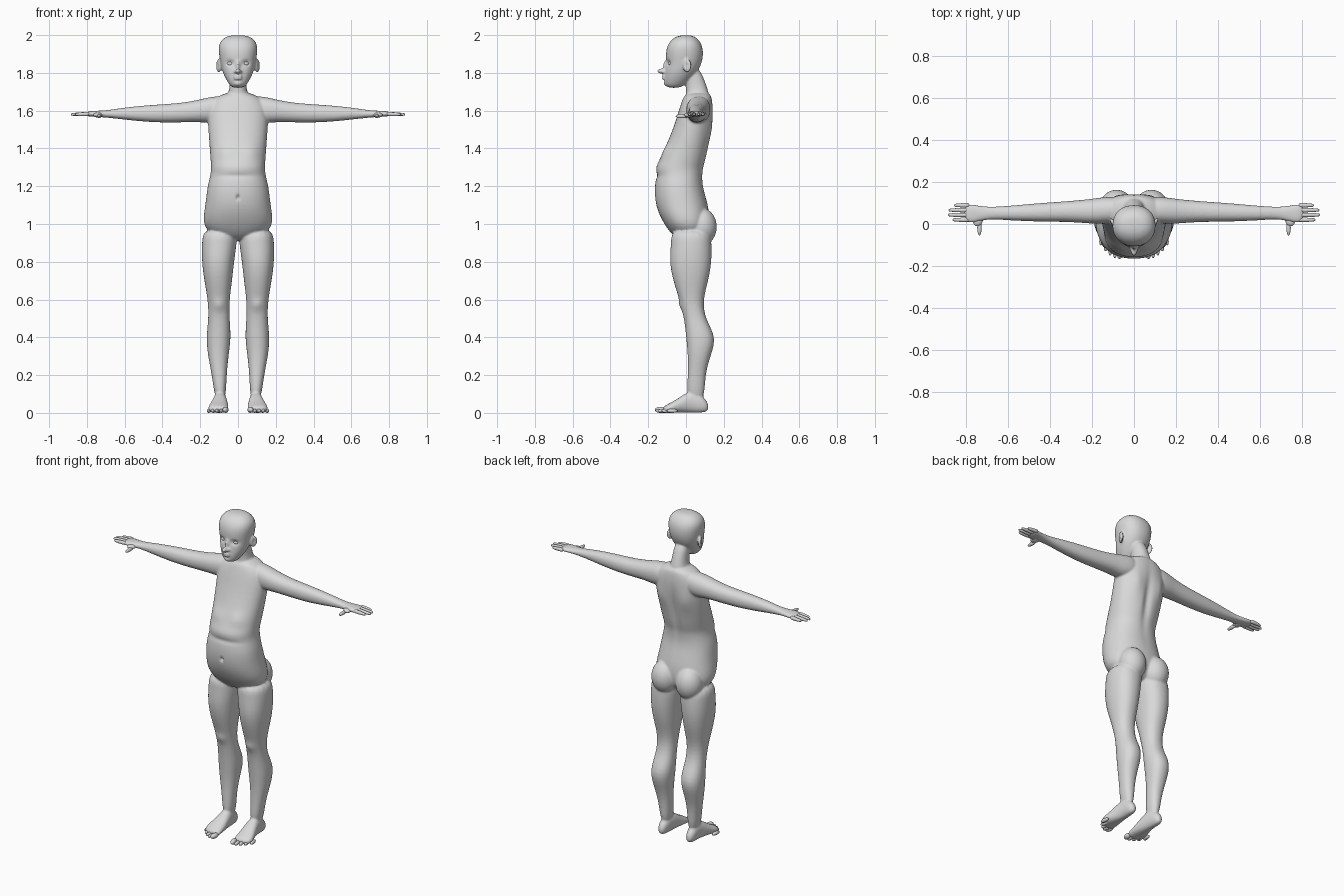
import bpy, bmesh, math
from mathutils import Matrix, Vector

cube = bpy.data.objects.get("Cube")
if cube:
    bpy.data.objects.remove(cube, do_unlink=True)

shade = .7
clay = bpy.data.materials.new("plain_grey")
clay.use_nodes = True
clay.diffuse_color = (shade, shade, shade, 1)
clay.node_tree.nodes["Principled BSDF"].inputs["Base Color"].default_value = clay.diffuse_color

SIDES = 18
BOTH = {"left": 1, "right": -1}


def soften(wave):
    """Push a sine or cosine outward a little, for slightly boxy sections."""
    return math.copysign(abs(wave) ** .9, wave)


def loft(bm, axis, side, rings):
    """Skin rounded sections; each ring is (position, u_min, u_max, v_min, v_max)."""
    loops = []
    for along, u_min, u_max, v_min, v_max in rings:
        loop = []
        for step in range(SIDES):
            angle = math.tau * step / SIDES
            u = (u_min + u_max + (u_max - u_min) * soften(math.cos(angle))) / 2
            v = (v_min + v_max + (v_max - v_min) * soften(math.sin(angle))) / 2
            x, y, z = {"x": (along, u, v), "y": (u, along, v), "z": (u, v, along)}[axis]
            loop.append(bm.verts.new((x * side, y, z)))
        loops.append(loop)
    for low, high in zip(loops, loops[1:]):
        for step in range(SIDES):
            after = (step + 1) % SIDES
            bm.faces.new((low[step], low[after], high[after], high[step]))
    bm.faces.new(loops[0])
    bm.faces.new(loops[-1])


def loft_centred(bm, rings):
    """Loft upward on the middle line with sections (height, half_width, front, back)."""
    loft(bm, "z", 1, [(z, -half, half, front, back) for z, half, front, back in rings])


def ball(bm, centre, radii, side=1, turn=0):
    """Ellipsoid, optionally turned about the vertical."""
    place = Matrix.Translation(Vector(centre) * Vector((side, 1, 1)))
    spin = Matrix.Rotation(turn * side, 4, "Z")
    size = Matrix.Diagonal((*radii, 1))
    bmesh.ops.create_uvsphere(bm, u_segments=16, v_segments=10, radius=1,
                              matrix=place @ spin @ size)


def finish(bm, name, subdivision=1):
    """Turn the mesh data into a smooth, subdivided object."""
    bmesh.ops.recalc_face_normals(bm, faces=bm.faces)
    mesh = bpy.data.meshes.new(name)
    bm.to_mesh(mesh)
    bm.free()
    mesh.materials.append(clay)
    mesh.shade_smooth()
    obj = bpy.data.objects.new(name, mesh)
    bpy.context.collection.objects.link(obj)
    rounding = obj.modifiers.new("round", "SUBSURF")
    rounding.levels = rounding.render_levels = subdivision
    return obj


figure = bmesh.new()

# Torso
loft_centred(figure, [
    (.91, .07, -.04, .08), (.96, .17, -.09, .12), (1.02, .19, -.13, .13),
    (1.1, .175, -.165, .12), (1.2, .165, -.17, .09), (1.26, .147, -.155, .09),
    (1.3, .145, -.165, .095), (1.34, .147, -.14, .11), (1.5, .16, -.07, .14),
    (1.6, .165, -.04, .147), (1.66, .14, -.02, .14), (1.7, .06, 0, .13)])

# Neck
loft_centred(figure, [
    (1.6, .09, -.01, .13), (1.68, .056, 0, .127), (1.73, .042, 0, .11), (1.84, .045, -.02, .07)])

# Head
loft_centred(figure, [
    (1.72, .03, -.1, -.03), (1.74, .05, -.115, 0), (1.8, .083, -.115, .06),
    (1.85, .094, -.104, .085), (1.9, .103, -.11, .094), (1.95, .106, -.1, .087),
    (1.985, .08, -.07, .06), (2, .04, -.03, .03)])

# Nose bridge, nose tip, two lips and chin
ball(figure, (0, -.108, 1.836), (.01, .014, .028))
ball(figure, (0, -.133, 1.81), (.014, .02, .014))
for lip_height in (1.782, 1.77):
    ball(figure, (0, -.117, lip_height), (.024, .011, .007))
ball(figure, (0, -.1, 1.745), (.024, .02, .016))

for side in BOTH.values():
    # Leg
    loft(figure, "z", side, [
        (.98, 0, .185, -.08, .13), (.9, .005, .193, -.08, .137), (.8, .02, .193, -.09, .138),
        (.7, .03, .18, -.07, .12), (.6, .045, .16, -.035, .09), (.5, .045, .156, -.01, .1),
        (.4, .035, .17, 0, .165), (.3, .05, .16, .01, .13), (.2, .06, .138, .01, .1),
        (.05, .065, .12, 0, .1)])
    # Foot
    loft(figure, "y", side, [
        (.12, .08, .11, .01, .05), (.09, .067, .126, 0, .09), (.03, .06, .126, 0, .13),
        (-.05, .05, .15, 0, .07), (-.1, .05, .165, 0, .045), (-.125, .05, .13, 0, .03)])
    # Arm and palm
    loft(figure, "x", side, [
        (.06, .01, .13, 1.56, 1.68), (.14, 0, .13, 1.53, 1.676), (.2, 0, .12, 1.54, 1.66),
        (.3, .01, .11, 1.537, 1.64), (.45, .01, .1, 1.536, 1.632), (.6, .017, .086, 1.552, 1.618),
        (.7, .025, .08, 1.564, 1.6), (.77, 0, .095, 1.568, 1.6), (.81, .01, .095, 1.57, 1.593)])
    # Buttock, ear and nostril wing
    ball(figure, (.083, .083, .985), (.083, .083, .1), side)
    ball(figure, (.102, .006, 1.838), (.011, .026, .036), side, -.45)
    ball(figure, (.013, -.117, 1.806), (.01, .012, .009), side)

# Fuse the body into one skin
body = finish(figure, "body", 2)
fuse = body.modifiers.new("fuse", "REMESH")
fuse.mode = "VOXEL"
fuse.voxel_size = .006
relax = body.modifiers.new("relax", "SMOOTH")
relax.iterations = 5
bpy.context.view_layer.objects.active = body
body.select_set(True)
for name in [modifier.name for modifier in body.modifiers]:
    bpy.ops.object.modifier_apply(modifier=name)


def sculpt(centre, reach, push):
    """Softly push the skin around a point, mirrored when it is off the middle."""
    for side in (BOTH.values() if centre[0] else (1,)):
        flip = Vector((side, 1, 1))
        middle, offset = Vector(centre) * flip, Vector(push) * flip
        for vertex in body.data.vertices:
            gap = sum(((a - b) / r) ** 2 for a, b, r in zip(vertex.co, middle, reach))
            if gap < 6:
                vertex.co += offset * math.exp(-gap)


# Navel, spine and crease under the ribs
sculpt((0, -.165, 1.14), (.008, .03, .013), (0, .014, 0))
sculpt((0, .13, 1.4), (.025, .06, .16), (0, -.014, 0))
sculpt((0, -.16, 1.255), (.12, .06, .015), (0, .005, 0))
# Shoulder blades, chest and knees
sculpt((.085, .13, 1.5), (.04, .05, .07), (0, .009, 0))
sculpt((.07, -.1, 1.38), (.05, .06, .04), (0, -.008, 0))
sculpt((.1, -.03, .57), (.03, .04, .03), (0, -.008, 0))
# Eye sockets and ear hollows
sculpt((.042, -.095, 1.852), (.02, .03, .014), (0, .012, 0))
sculpt((.116, 0, 1.84), (.01, .012, .018), (-.008, 0, 0))
body.data.shade_smooth()

for label, side in BOTH.items():
    # Fingers, from index to little
    fingers = bmesh.new()
    for finger in range(4):
        tip = .886 - .012 * (finger - 1.4) ** 2
        y = .02 + .023 * finger
        rings = []
        for part in (0, .4, .8, .95, 1):
            x = .78 + part * (tip - .78)
            r = .011 * (1 - part ** 4 / 2)
            z = 1.583 - .003 * part
            rings.append((x, y - r, y + r, z - r, z + r))
        loft(fingers, "x", side, rings)
    finish(fingers, label + "_fingers")

    # Thumb with its root
    thumb = bmesh.new()
    ball(thumb, (.742, .018, 1.577), (.024, .03, .013), side, .3)
    ball(thumb, (.735, -.018, 1.571), (.011, .038, .011), side)
    finish(thumb, label + "_thumb")

    # Toes, from big to little
    toes = bmesh.new()
    for toe in range(5):
        r = .011 if toe else .016
        ball(toes, (.066 + .022 * toe, .004 * toe ** 2 - .137, r), (r, .03, r), side, .15)
    finish(toes, label + "_toes")

    # Closed eye
    eye = bmesh.new()
    ball(eye, (.042, -.079, 1.849), (.018, .014, .012), side, .25)
    finish(eye, label + "_eye")
